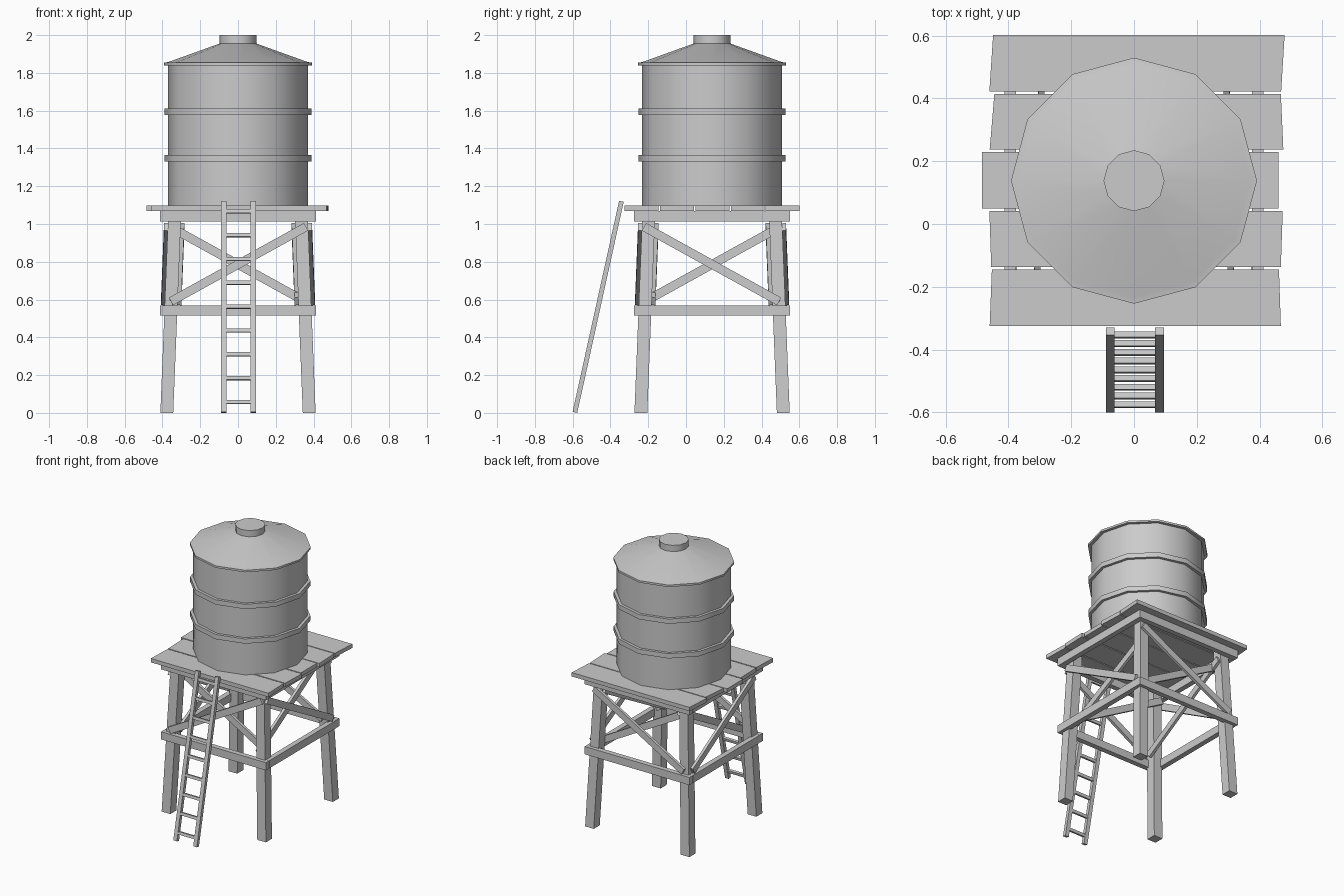
import bpy, bmesh, math
from mathutils import Vector, Matrix

if "Cube" in bpy.data.objects:
    bpy.data.objects.remove(bpy.data.objects["Cube"])

CY = 0.138  # y of the tower axis

grey = bpy.data.materials.new("plain_grey")
grey.use_nodes = True
colour = (0.6, 0.6, 0.6, 1)
grey.diffuse_color = colour
grey.node_tree.nodes["Principled BSDF"].inputs["Base Color"].default_value = colour


def finish(name, bm):
    bmesh.ops.recalc_face_normals(bm, faces=bm.faces)
    mesh = bpy.data.meshes.new(name)
    bm.to_mesh(mesh)
    bm.free()
    mesh.materials.append(grey)
    obj = bpy.data.objects.new(name, mesh)
    bpy.context.collection.objects.link(obj)
    return obj


def bar(name, a, b, width, depth, normal):
    """Box from a to b; depth is measured along the normal."""
    a, b = Vector(a), Vector(b)
    axis = (b - a).normalized()
    side = axis.cross(Vector(normal)).normalized()
    out = side.cross(axis)
    bm = bmesh.new()
    bmesh.ops.create_cube(bm, size=1)
    for v in bm.verts:
        x, y, z = v.co
        v.co = (a + b) / 2 + side * x * width + out * y * depth + axis * z * (b - a).length
    return finish(name, bm)


def lathe(name, profile):
    """Twelve-sided turned part around the tower axis, smooth round the side."""
    bm = bmesh.new()
    verts = [bm.verts.new((r, 0, z)) for r, z in profile]
    edges = [bm.edges.new(pair) for pair in zip(verts, verts[1:])]
    bmesh.ops.spin(bm, geom=verts + edges, cent=(0, 0, 0), axis=(0, 0, 1),
                   angle=math.tau, steps=12, use_duplicate=False)
    bmesh.ops.remove_doubles(bm, verts=bm.verts, dist=0.0005)
    bmesh.ops.translate(bm, verts=bm.verts, vec=(0, CY, 0))
    obj = finish(name, bm)
    bpy.ops.object.select_all(action="DESELECT")
    obj.select_set(True)
    bpy.context.view_layer.objects.active = obj
    bpy.ops.object.shade_smooth_by_angle(angle=math.radians(35))


# Tank, hoops, roof and hatch
lathe("tank", [(0, 1.095), (0.37, 1.095), (0.37, 1.845), (0, 1.845)])
for name, z in (("lower_hoop", 1.33), ("upper_hoop", 1.577)):
    lathe(name, [(0.365, z), (0.39, z), (0.39, z + 0.034), (0.365, z + 0.034), (0.365, z)])
lathe("roof", [(0, 1.84), (0.392, 1.84), (0.392, 1.854), (0.37, 1.857), (0.09, 1.958), (0, 1.958)])
lathe("hatch", [(0, 1.94), (0.097, 1.94), (0.097, 2.0), (0, 2.0)])

# Deck planks with uneven ends: y range, left x (front, back), right x (front, back)
planks = [(-0.325, -0.145, -0.46, -0.453, 0.468, 0.462),
          (-0.137, 0.042, -0.455, -0.461, 0.468, 0.474),
          (0.05, 0.23, -0.485, -0.485, 0.461, 0.461),
          (0.237, 0.415, -0.46, -0.445, 0.476, 0.468),
          (0.422, 0.602, -0.461, -0.449, 0.469, 0.48)]
for i, (y0, y1, l0, l1, r0, r1) in enumerate(planks):
    bm = bmesh.new()
    face = bm.faces.new([bm.verts.new((x, y, 1.07))
                         for x, y in ((l0, y0), (r0, y0), (r1, y1), (l1, y1))])
    new = bmesh.ops.extrude_face_region(bm, geom=[face])["geom"]
    bmesh.ops.translate(bm, vec=(0, 0, 0.028),
                        verts=[v for v in new if isinstance(v, bmesh.types.BMVert)])
    finish(f"deck_plank_{i + 1}", bm)


def leg_offset(z):
    """Distance from the axis to a leg centre at height z."""
    return 0.377 - 0.04 * z


# Splayed legs with level ends
for sx in (-1, 1):
    for sy in (-1, 1):
        bm = bmesh.new()
        bmesh.ops.create_cube(bm, size=1)
        for v in bm.verts:
            z = 1.07 if v.co.z > 0 else 0
            d = leg_offset(z)
            v.co = (sx * d + v.co.x * 0.068, CY + sy * d + v.co.y * 0.068, z)
        finish(f"{'left' if sx > 0 else 'right'}_{'front' if sy < 0 else 'back'}_leg", bm)

# Frames and crossed braces on each side; "up" is the high end of the outer brace
sides = [("front", (0, -1, 0), (1, 0, 0)), ("back", (0, 1, 0), (1, 0, 0)),
         ("left", (1, 0, 0), (0, -1, 0)), ("right", (-1, 0, 0), (0, -1, 0))]
centre = Vector((0, CY, 0))
for name, out, up in sides:
    out, up = Vector(out), Vector(up)

    def at(along, away, z):
        return centre + up * along + out * away + Vector((0, 0, z))

    half = 0.413 if name in ("front", "back") else 0.376
    for level, z in (("lower", 0.542), ("upper", 1.041)):
        bar(f"{name}_{level}_beam", at(-half, 0.395, z), at(half, 0.395, z), 0.055, 0.037, out)
    for kind, flip, shift in (("outer", 1, 0.044), ("inner", -1, -0.044)):
        low, high = 0.59, 0.985
        bar(f"{name}_{kind}_brace",
            at(-0.355 * flip, leg_offset(low) + shift, low),
            at(0.36 * flip, leg_offset(high) + shift, high), 0.046, 0.02, out)

# Leaning ladder
foot, head = Vector((0, -0.588, 0.003)), Vector((0, -0.342, 1.12))
face = (0, -1, 0.22)
for name, x in (("left", 0.081), ("right", -0.076)):
    shift = Vector((x, 0, 0))
    bar(f"ladder_{name}_rail", foot + shift, head + shift, 0.028, 0.025, face)
for i in range(9):
    p = foot.lerp(head, (0.055 + 0.1265 * i) / 1.12)
    bar(f"ladder_rung_{i + 1}", p + Vector((-0.07, 0, 0)), p + Vector((0.075, 0, 0)),
        0.02, 0.018, face)
